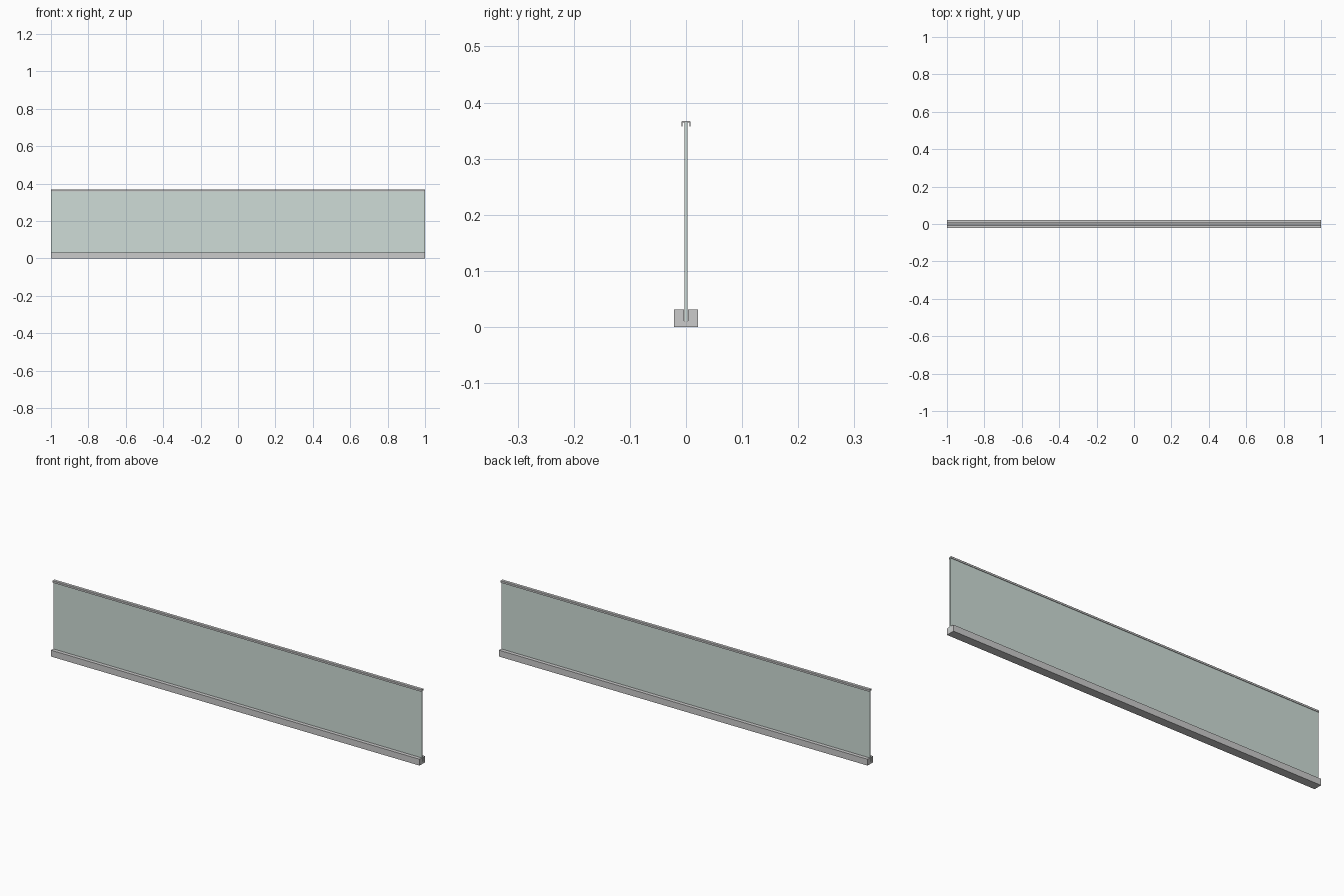
import bpy, bmesh

if "Cube" in bpy.data.objects:
    bpy.data.objects.remove(bpy.data.objects["Cube"])

L = 1.0  # half length


def extrude_profile(name, half, color=None):
    """Mirror a half (y, z) profile across y = 0 and extrude it along x."""
    pts = half + [(-y, z) for y, z in reversed(half) if y > 0]
    bm = bmesh.new()
    face = bm.faces.new([bm.verts.new((-L, y, z)) for y, z in pts])
    ext = bmesh.ops.extrude_face_region(bm, geom=[face], use_keep_orig=True)
    moved = [v for v in ext["geom"] if isinstance(v, bmesh.types.BMVert)]
    bmesh.ops.translate(bm, verts=moved, vec=(2 * L, 0, 0))
    bmesh.ops.recalc_face_normals(bm, faces=bm.faces)
    mesh = bpy.data.meshes.new(name)
    bm.to_mesh(mesh)
    bm.free()
    ob = bpy.data.objects.new(name, mesh)
    bpy.context.collection.objects.link(ob)
    if color:
        mat = bpy.data.materials.new(name)
        mat.diffuse_color = color
        mat.use_nodes = True
        mat.node_tree.nodes["Principled BSDF"].inputs["Base Color"].default_value = mat.diffuse_color
        mesh.materials.append(mat)
    return ob


GLASS = 0.003   # half thickness of the pane
SEAT = 0.011    # slot floor height
TOP = 0.367

# Base rail with a slot that holds the pane
extrude_profile("base_rail", [
    (0.021, 0.0), (0.021, 0.031), (GLASS + 0.0003, 0.031),
    (GLASS + 0.0003, SEAT)])

# Glass pane
extrude_profile("glass_pane", [(GLASS, SEAT), (GLASS, TOP - 0.0025)],
                (0.62, 0.72, 0.68, 0.45))

# Top cap: shallow channel with softened outer corners
extrude_profile("top_cap", [
    (0.0066, TOP), (0.008, TOP - 0.0014), (0.008, TOP - 0.010),
    (0.0062, TOP - 0.010), (0.0062, TOP - 0.0022)])
